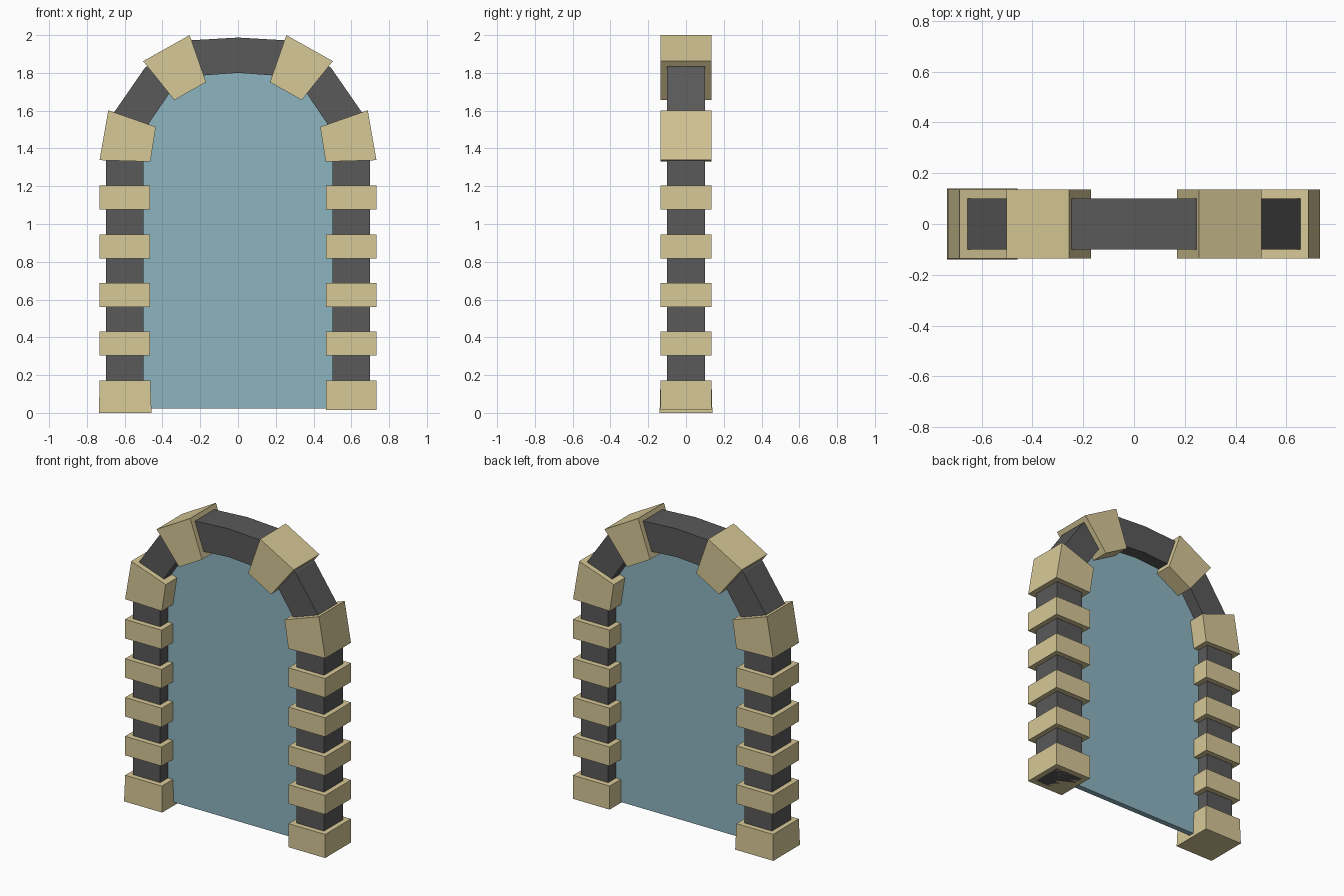
import bpy, bmesh

if "Cube" in bpy.data.objects:
    bpy.data.objects.remove(bpy.data.objects["Cube"])


def material(name, color):
    m = bpy.data.materials.new(name)
    m.diffuse_color = color
    m.use_nodes = True
    m.node_tree.nodes["Principled BSDF"].inputs["Base Color"].default_value = m.diffuse_color
    return m


SAND = material("sandstone", (0.68, 0.58, 0.31, 1))
DARK = material("dark_stone", (0.10, 0.10, 0.10, 1))
PANE = material("blue_glass", (0.27, 0.46, 0.53, 0.7))


def finish(bm, name, mat):
    bmesh.ops.recalc_face_normals(bm, faces=bm.faces)
    mesh = bpy.data.meshes.new(name)
    bm.to_mesh(mesh)
    bm.free()
    obj = bpy.data.objects.new(name, mesh)
    bpy.context.collection.objects.link(obj)
    mesh.materials.append(mat)
    return obj


def prism(name, profile, half, mat, mirror=False):
    """Extrude an x-z profile from y = -half to +half."""
    bm = bmesh.new()
    face = bm.faces.new([bm.verts.new((x, -half, z)) for x, z in profile])
    res = bmesh.ops.extrude_face_region(bm, geom=[face], use_keep_orig=True)
    moved = [v for v in res["geom"] if isinstance(v, bmesh.types.BMVert)]
    bmesh.ops.translate(bm, verts=moved, vec=(0, 2 * half, 0))
    obj = finish(bm, name, mat)
    if mirror:
        obj.modifiers.new("mirror", 'MIRROR').use_axis[0] = True
    return obj


def rect(x0, x1, z0, z1):
    return [(x0, z0), (x1, z0), (x1, z1), (x0, z1)]


def both_sides(half_path):
    """Complete a right-hand path ending at x = 0 with its left-hand copy."""
    return half_path + [(-x, z) for x, z in half_path[-2::-1]]


outer = both_sides([(0.70, 0.016), (0.70, 1.33), (0.66, 1.585), (0.492, 1.828),
                    (0.243, 1.973), (0, 1.987)])
inner = both_sides([(0.50, 0.016), (0.50, 1.33), (0.47, 1.535), (0.36, 1.697),
                    (0.18, 1.787), (0, 1.80)])

# Dark stone frame: pillars and arch as one square-section sweep
bm = bmesh.new()
rings = []
for (ox, oz), (ix, iz) in zip(outer, inner):
    rings.append([bm.verts.new(c) for c in ((ox, -0.1, oz), (ox, 0.1, oz),
                                            (ix, 0.1, iz), (ix, -0.1, iz))])
for a, b in zip(rings, rings[1:]):
    for i in range(4):
        j = (i + 1) % 4
        bm.faces.new((a[i], a[j], b[j], b[i]))
bm.faces.new(rings[0])
bm.faces.new(rings[-1])
finish(bm, "stone_frame", DARK)

# Glass pane filling the opening
prism("glass_pane", [(x, max(z, 0.022)) for x, z in inner], 0.018, PANE)

# Sandstone bands on both pillars
for n, z in enumerate((0.304, 0.561, 0.818, 1.078)):
    prism(f"pillar_band_{n + 1}", rect(0.465, 0.733, z, z + 0.126), 0.135, SAND, True)

# Base blocks: the left one flares slightly and reaches the ground
prism("base_right", rect(0.465, 0.733, 0.016, 0.172), 0.135, SAND)
base = prism("base_left", [(-0.737, 0), (-0.458, 0), (-0.464, 0.172), (-0.732, 0.172)],
             0.135, SAND)
for v in base.data.vertices:
    if v.co.z < 0.01:
        v.co.y *= 1.035

# Wedge-shaped arch stones
prism("lower_arch_stone", [(0.464, 1.33), (0.733, 1.338), (0.687, 1.602), (0.435, 1.514)],
      0.135, SAND, True)
prism("upper_arch_stone", [(0.169, 1.751), (0.337, 1.656), (0.502, 1.862), (0.256, 2.0)],
      0.135, SAND, True)
